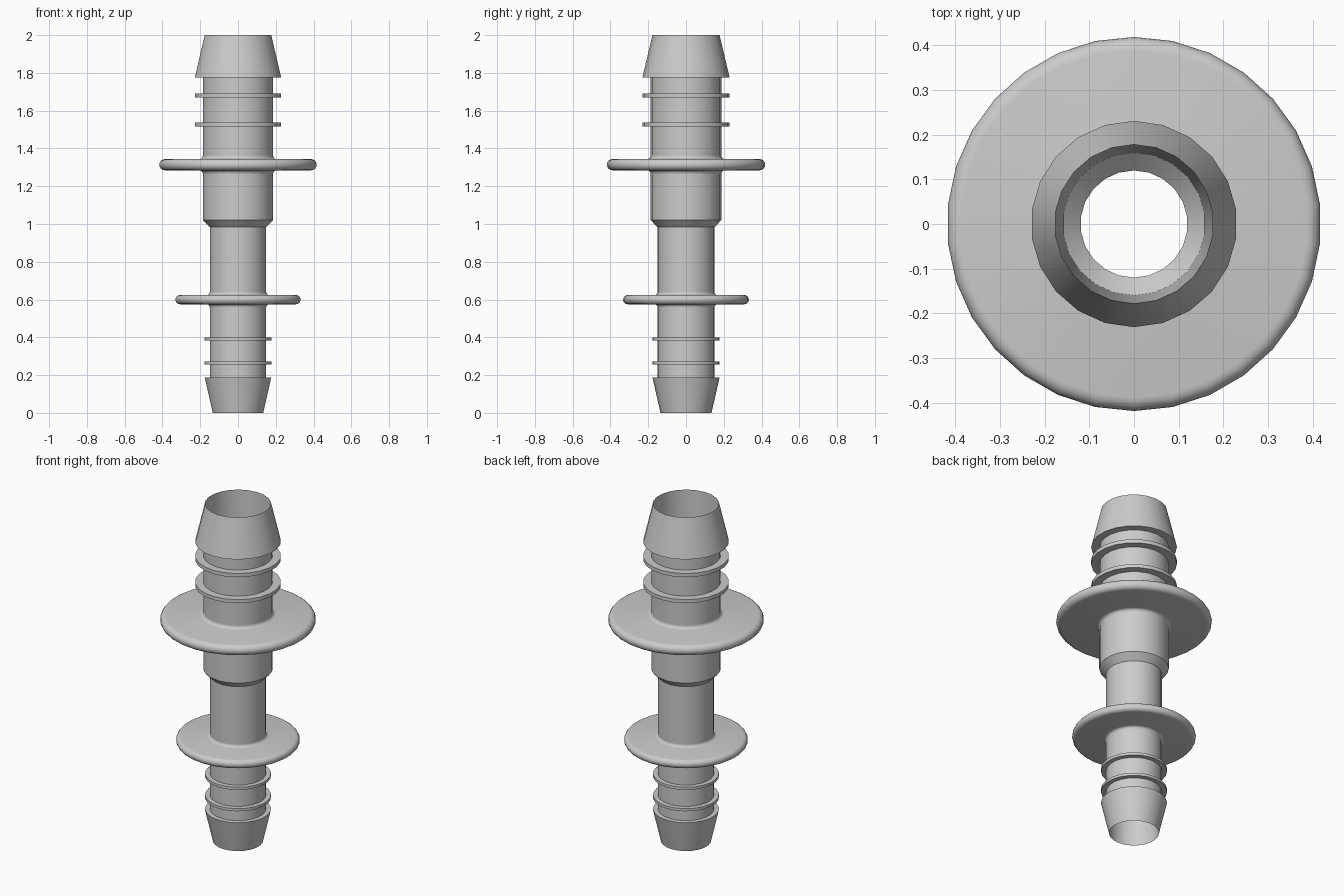
import bpy, bmesh
from math import sin, cos, pi, radians

if "Cube" in bpy.data.objects:
    bpy.data.objects.remove(bpy.data.objects["Cube"])


def lathe(name, profile, sides, closed=False):
    """Spin an (r, z) profile round z; a rising profile faces outwards."""
    bm = bmesh.new()
    rings = [[bm.verts.new((r * cos(pi / 2 + 2 * pi * j / sides),
                            r * sin(pi / 2 + 2 * pi * j / sides), z))
              for j in range(sides)] for r, z in profile]
    pairs = list(zip(rings, rings[1:]))
    if closed:
        pairs.append((rings[-1], rings[0]))
    for a, b in pairs:
        for j in range(sides):
            k = (j + 1) % sides
            bm.faces.new((a[j], a[k], b[k], b[j]))
    mesh = bpy.data.meshes.new(name)
    bm.to_mesh(mesh)
    bm.free()
    ob = bpy.data.objects.new(name, mesh)
    bpy.context.collection.objects.link(ob)
    bpy.ops.object.select_all(action='DESELECT')
    ob.select_set(True)
    bpy.context.view_layer.objects.active = ob
    bpy.ops.object.shade_smooth_by_angle(angle=radians(32))
    return ob


def rib(body_r, r, low, high):
    """Thin square ring on the tube."""
    return [(body_r, low), (r, low), (r, high), (body_r, high)]


def flange(name, body_r, r, low, high, fillet):
    """Round-edged disc blended into the tube."""
    half, mid = (high - low) / 2, (high + low) / 2
    steps = [pi / 2 * i / 4 for i in range(5)]
    bottom = [(body_r + fillet * (1 - cos(a)), low - fillet * (1 - sin(a)))
              for a in steps]
    rim = [(r - half + half * cos(a), mid + half * sin(a))
           for a in [-pi / 2 + pi * i / 8 for i in range(9)]]
    top = [(x, 2 * mid - z) for x, z in reversed(bottom)]
    return lathe(name, bottom + rim + top, 30)


SMALL, LARGE = 0.151, 0.187

# Hollow tube with both barbed ends, ribs and the stepped middle
outside = [(0.135, 0), (0.178, 0.188), (SMALL, 0.188)]
outside += rib(SMALL, 0.178, 0.256, 0.272)
outside += rib(SMALL, 0.178, 0.383, 0.399)
outside += [(SMALL, 0.983), (LARGE, 1.021)]
outside += rib(LARGE, 0.231, 1.516, 1.537)
outside += rib(LARGE, 0.231, 1.670, 1.692)
outside += [(LARGE, 1.775), (0.231, 1.775), (0.178, 2.0)]
bore = [(0.16, 1.021), (0.12, 0.983)]
lathe("barbed_tube", outside + bore, 22, closed=True)

# Stop flanges
flange("small_flange", SMALL, 0.333, 0.575, 0.624, 0.015)
flange("large_flange", LARGE, 0.419, 1.284, 1.344, 0.018)
